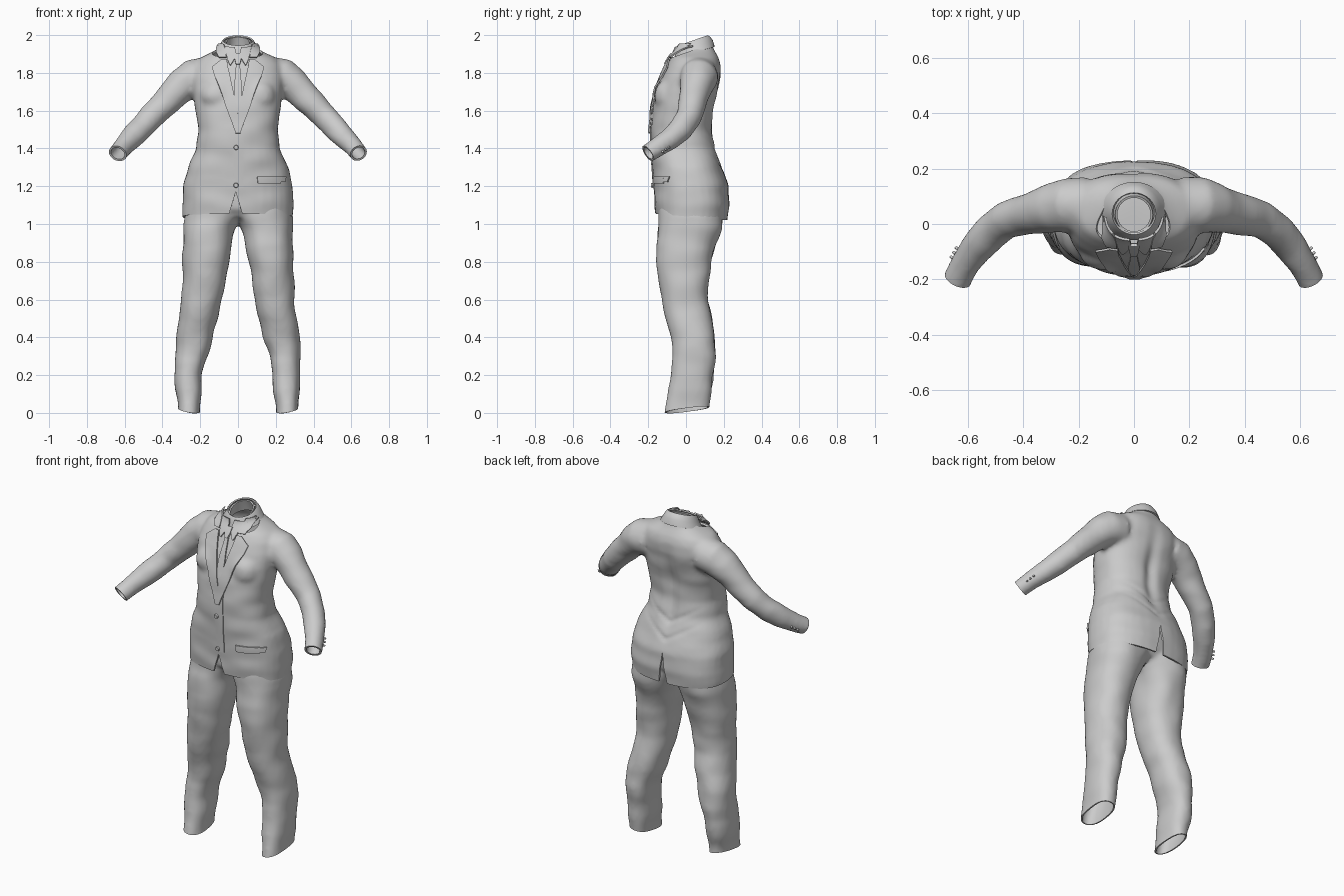
import bpy, bmesh, math
from mathutils import Vector, Matrix, noise
from mathutils.bvhtree import BVHTree

if "Cube" in bpy.data.objects:
    bpy.data.objects.remove(bpy.data.objects["Cube"])

grey = bpy.data.materials.new("suit_grey")
grey.use_nodes = True
grey.diffuse_color = (0.6, 0.6, 0.6, 1)
grey.node_tree.nodes["Principled BSDF"].inputs["Base Color"].default_value = (0.6, 0.6, 0.6, 1)
SEG = 32


def to_object(bm, name):
    bmesh.ops.recalc_face_normals(bm, faces=bm.faces)
    me = bpy.data.meshes.new(name)
    bm.to_mesh(me)
    bm.free()
    me.materials.append(grey)
    ob = bpy.data.objects.new(name, me)
    bpy.context.collection.objects.link(ob)
    return ob


def bake(ob):
    """Apply all modifiers of an object."""
    graph = bpy.context.evaluated_depsgraph_get()
    me = bpy.data.meshes.new_from_object(ob.evaluated_get(graph))
    ob.modifiers.clear()
    ob.data = me
    return ob


def finish(ob, thick=0.0, side=-1):
    if thick:
        mod = ob.modifiers.new("thickness", "SOLIDIFY")
        mod.thickness, mod.offset = thick, side
        bake(ob)
    bpy.ops.object.select_all(action="DESELECT")
    ob.select_set(True)
    bpy.context.view_layer.objects.active = ob
    bpy.ops.object.shade_smooth_by_angle(angle=math.radians(45))


def oval(z, x0, x1, y0, y1, power=2.4):
    """Horizontal rounded ring filling a box."""
    pts = []
    for i in range(SEG):
        a = math.tau * i / SEG
        c, s = math.cos(a), math.sin(a)
        px = math.copysign(abs(c) ** (2 / power), c)
        py = math.copysign(abs(s) ** (2 / power), s)
        pts.append(Vector(((x0 + x1 + px * (x1 - x0)) / 2, (y0 + y1 + py * (y1 - y0)) / 2, z)))
    return pts


def loft(bm, rings, caps=True):
    rows = [[bm.verts.new(p) for p in ring] for ring in rings]
    for a, b in zip(rows, rows[1:]):
        for i in range(SEG):
            j = (i + 1) % SEG
            bm.faces.new((a[i], a[j], b[j], b[i]))
    if caps:
        bm.faces.new(rows[0][::-1])
        bm.faces.new(rows[-1])


def tube_rings(path):
    pts = [Vector(p[:3]) for p in path]
    rings = []
    for i, p in enumerate(pts):
        t = (pts[min(i + 1, len(pts) - 1)] - pts[max(i - 1, 0)]).normalized()
        u = t.cross(Vector((0, 1, 0.3))).normalized()
        v = t.cross(u)
        angles = [math.tau * k / SEG for k in range(SEG)]
        rings.append([p + path[i][3] * (u * math.cos(a) + v * math.sin(a)) for a in angles])
    return rings


def fuse(bm, name):
    """Merge overlapping volumes into one soft cloth surface."""
    ob = to_object(bm, name)
    mod = ob.modifiers.new("merge", "REMESH")
    mod.mode, mod.voxel_size = "VOXEL", 0.013
    mod = ob.modifiers.new("soften", "SMOOTH")
    mod.factor, mod.iterations = 0.5, 6
    bake(ob)
    bm = bmesh.new()
    bm.from_mesh(ob.data)
    return ob, bm


def cut(bm, point, normal, test, clear=True):
    """Slice the faces that pass the test; drop the side the normal points to."""
    faces = [f for f in bm.faces if test(f.calc_center_median())]
    geom = set(faces)
    for f in faces:
        geom.update(f.verts)
        geom.update(f.edges)
    bmesh.ops.bisect_plane(bm, geom=list(geom), plane_co=point, plane_no=normal, clear_outer=clear)


# Jacket: body, chest and arms
jacket_bm = bmesh.new()
body = [(0.98, .288, -.16, .215), (1.1, .298, -.168, .232), (1.2, .29, -.17, .224),
        (1.3, .266, -.178, .193), (1.4, .222, -.186, .155), (1.5, .21, -.186, .14),
        (1.6, .224, -.176, .145), (1.7, .24, -.158, .168), (1.78, .243, -.13, .184),
        (1.84, .23, -.102, .184), (1.88, .2, -.078, .172), (1.905, .145, -.062, .158),
        (1.93, .1, -.052, .145), (1.98, .085, -.045, .135)]
loft(jacket_bm, [oval(z, -w, w, f, b) for z, w, f, b in body])
arm = [(.17, .07, 1.785, .1), (.24, .068, 1.775, .1), (.29, .058, 1.738, .09),
       (.34, .045, 1.69, .08), (.4, .032, 1.628, .073), (.46, .015, 1.565, .068),
       (.52, -.03, 1.502, .064), (.57, -.085, 1.45, .059), (.61, -.145, 1.41, .052),
       (.632, -.19, 1.38, .049), (.65, -.235, 1.35, .048)]
for s in (1, -1):
    loft(jacket_bm, tube_rings([(x * s, y, z, r) for x, y, z, r in arm]))
    place = Matrix.LocRotScale(Vector((s * .11, -.09, 1.68)), None, Vector((.09, .078, .085)))
    bmesh.ops.create_uvsphere(jacket_bm, u_segments=24, v_segments=16, radius=1, matrix=place)
jacket, jacket_bm = fuse(jacket_bm, "jacket")

# Cloth folds: spine groove, waist creases, sleeve wrinkles
for v in jacket_bm.verts:
    x, y, z = v.co
    if y > 0.03 and abs(x) < .24 and z < 1.9:
        rise = math.exp(-((z - 1.55) / .2) ** 2)
        v.co.y -= .02 * rise * math.exp(-(x / .035) ** 2)
        for base in (1.27, 1.36):
            line = z - base - .6 * abs(x)
            v.co.y -= .007 * math.exp(-(line / .014) ** 2) * max(0, 1 - abs(x) / .2)
    v.co += v.normal * .006 * noise.noise(Vector((x * 6, y * 6, z * 12)))
jacket_bm.normal_update()
skin = BVHTree.FromBMesh(jacket_bm)

# Open the neck, cuffs and hem, then cut the front and back vents
cut(jacket_bm, (0, .05, 1.925), (0, -.35, 1), lambda c: abs(c.x) < .16 and c.z > 1.85)
for s in (1, -1):
    cut(jacket_bm, (s * .637, -.2, 1.373), (s * .35, -.75, -.5), lambda c: c.x * s > .5)
cut(jacket_bm, (0, 0, 1.04), (0, -.09, -1), lambda c: c.z < 1.2 and abs(c.x) < .4)
for front, mid, apex, slope in ((-1, -.012, 1.17, .3), (1, 0, 1.2, .15)):
    for s in (1, -1):
        cut(jacket_bm, (mid, 0, apex), (s, 0, slope),
            lambda c: c.y * front > 0 and c.z < 1.25 and abs(c.x) < .1, False)
    gone = []
    for f in jacket_bm.faces:
        c = f.calc_center_median()
        if c.y * front > 0 and abs(c.x - mid) < slope * (apex - c.z):
            gone.append(f)
    bmesh.ops.delete(jacket_bm, geom=gone, context="FACES")
jacket_bm.to_mesh(jacket.data)
jacket_bm.free()
finish(jacket, .011)

# Trousers: hips and two legs
pants_bm = bmesh.new()
hips = [(1.03, .2, -.1, .15), (1.08, .26, -.135, .19), (1.15, .268, -.14, .195), (1.25, .24, -.14, .17)]
loft(pants_bm, [oval(z, -w, w, f, b) for z, w, f, b in hips])
leg = [(-.06, .2, .318, -.12, .115), (.0, .2, .32, -.115, .118), (.1, .192, .328, -.097, .132),
       (.2, .187, .334, -.083, .148), (.3, .163, .33, -.073, .158), (.4, .13, .322, -.083, .153),
       (.5, .106, .31, -.107, .133), (.6, .088, .3, -.127, .118), (.7, .07, .295, -.142, .118),
       (.8, .053, .292, -.155, .133), (.9, .036, .291, -.156, .162), (.98, .015, .29, -.15, .19),
       (1.04, -.02, .287, -.142, .195), (1.12, -.02, .265, -.135, .19)]
for s in (1, -1):
    loft(pants_bm, [oval(z, s * a, s * b, f, k, 2.3) for z, a, b, f, k in leg])
trousers, pants_bm = fuse(pants_bm, "trousers")
for v in pants_bm.verts:
    x, y, z = v.co
    v.co += v.normal * .012 * noise.noise(Vector((x * 7, y * 5, z * 8 + 3)))
for s in (1, -1):
    cut(pants_bm, (s * .2, -.11, -.008), (s * .17, .12, -1), lambda c: c.x * s > 0 and c.z < .2)
pants_bm.to_mesh(trousers.data)
pants_bm.free()
finish(trousers, .008)


# Thin cloth pieces laid on the jacket front; rows are (height, edge, edge)
def on_front(x, z):
    hit = skin.ray_cast(Vector((x, -1, z)), Vector((0, 1, 0)))
    return hit[:2] if hit[0] else skin.find_nearest(Vector((x, -.05, z)))[:2]


def strip(name, rows, lift, thick=.009, side=1, cols=6, steps=6):
    bm = bmesh.new()
    grid = []
    for a, b in zip(rows, rows[1:]):
        for k in range(steps + 1):
            if k == 0 and grid:
                continue
            z, l, r = (p + (q - p) * k / steps for p, q in zip(a, b))
            line = []
            for i in range(cols + 1):
                p, n = on_front(side * (l + (r - l) * i / cols), z)
                line.append(bm.verts.new(p + n * lift))
            grid.append(line)
    for a, b in zip(grid, grid[1:]):
        for i in range(cols):
            bm.faces.new((a[i], a[i + 1], b[i + 1], b[i]))
    finish(to_object(bm, name), thick, 0)


for side, word in ((1, "left"), (-1, "right")):
    strip(word + "_lapel", [(1.865, .058, .085), (1.825, .052, .135), (1.78, .042, .122),
                            (1.6, .002, .055), (1.48, -.008, .012)], .011, side=side)
    strip(word + "_collar_fall", [(1.95, .068, .098), (1.9, .062, .112), (1.875, .06, .098)], .012, side=side)
    strip(word + "_shirt_collar", [(1.935, .016, .075), (1.9, .01, .062), (1.87, .018, .056),
                                   (1.838, .038, .043)], .008, side=side)
strip("tie", [(1.79, -.014, .014), (1.72, -.021, .021), (1.64, -.016, .016), (1.58, -.004, .004)], .006)
strip("tie_upper", [(1.845, -.01, .01), (1.79, -.014, .014)], .006)
strip("tie_knot", [(1.895, -.019, .019), (1.87, -.018, .018), (1.84, -.01, .01)], .011, .014)
strip("front_overlap", [(1.56, -.014, .03), (1.4, -.024, .03), (1.19, -.014, .03)], .002, .006)
strip("left_pocket_flap", [(1.252, .1, .225), (1.215, .105, .222)], .004)
strip("right_pocket_flap", [(1.25, .15, .25), (1.222, .155, .245)], .004)


# Standing collars: the front dips and the back rises
def collar(name, rings):
    bm = bmesh.new()
    rows = []
    for z, w, f, b, tilt in rings:
        row = oval(z, -w, w, f, b, 2)
        for p in row:
            p.z += tilt * (p.y - .04)
        rows.append(row)
    loft(bm, rows, False)
    finish(to_object(bm, name), .008)


collar("jacket_collar", [(1.91, .118, -.058, .152, .25), (1.94, .098, -.053, .142, .32),
                         (1.965, .086, -.045, .125, .35), (1.973, .079, -.038, .113, .35)])
collar("shirt_collar_band", [(1.9, .078, -.055, .125, .3), (1.94, .072, -.042, .112, .38),
                             (1.966, .068, -.034, .102, .42)])


# Buttons on the front and beside the cuffs
def button(name, point, normal, radius):
    bm = bmesh.new()
    turn = normal.to_track_quat("Z", "Y").to_matrix().to_4x4()
    bmesh.ops.create_cone(bm, cap_ends=True, segments=16, radius1=radius, radius2=radius * .8,
                          depth=.012, matrix=Matrix.Translation(point + normal * .007) @ turn)
    finish(to_object(bm, name))


for word, z in (("upper", 1.405), ("lower", 1.205)):
    button(word + "_button", *on_front(-.01, z), .014)
for side, word in ((1, "left"), (-1, "right")):
    for k in range(3):
        spot = Vector((side * (.66 - k * .008), -.12 + k * .018, 1.38 + k * .012))
        button(f"{word}_cuff_button_{k + 1}", *skin.find_nearest(spot)[:2], .006)
